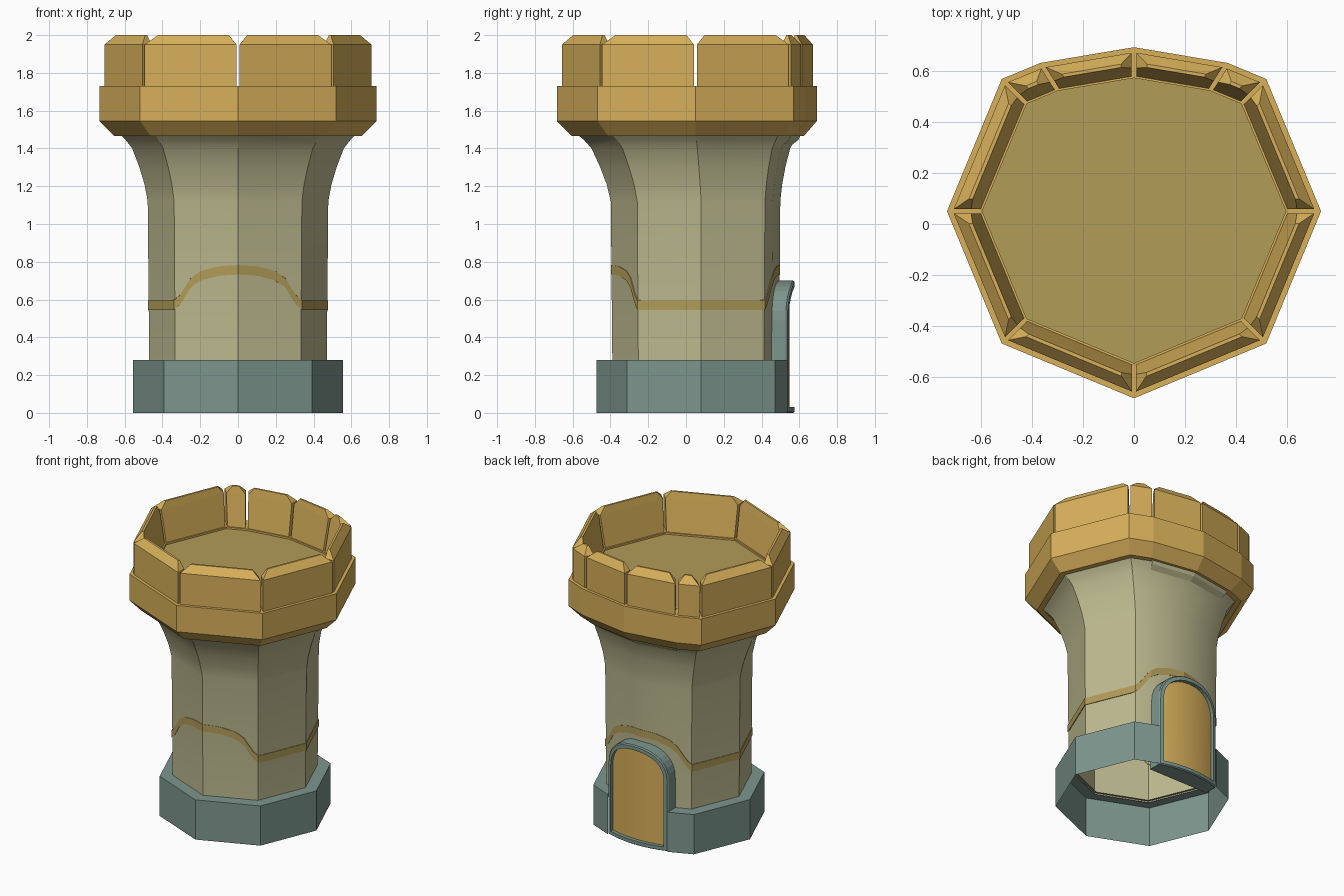
import bpy, bmesh, math

if "Cube" in bpy.data.objects:
    bpy.data.objects.remove(bpy.data.objects["Cube"])


def mat(name, rgb):
    m = bpy.data.materials.new(name)
    lin = [((c / 255 + 0.055) / 1.055) ** 2.4 for c in rgb]
    m.diffuse_color = (*lin, 1)
    m.use_nodes = True
    m.node_tree.nodes["Principled BSDF"].inputs["Base Color"].default_value = m.diffuse_color
    return m


GOLD = mat("gold stone", (216, 176, 90))
CREAM = mat("pale stone", (190, 187, 144))
TEAL = mat("teal stone", (125, 150, 142))
OCHRE = mat("ochre floor", (178, 156, 89))


def make(name, verts, faces, material):
    me = bpy.data.meshes.new(name)
    me.from_pydata(verts, [], faces)
    me.materials.append(material)
    ob = bpy.data.objects.new(name, me)
    bpy.context.collection.objects.link(ob)
    return ob


def plan(k=0.5):
    """Unit octagon, counter-clockwise from the front, back corner flattened beyond x = k."""
    s = math.sqrt(0.5)
    cut = s + (s - k) * (1 - s) / s
    half = [(s, -s), (1, 0), (s, s), (k, cut)]
    return [(0, -1)] + half + [(0, 0.877)] + [(-x, y) for x, y in reversed(half)]


PLAN = plan()


def ring(r, cy, z, pts=PLAN):
    return [(x * r, y * r + cy, z) for x, y in pts]


def loft(name, rings, material, skip=(), closed=True):
    n = len(rings[0])
    verts = [v for r in rings for v in r]
    faces = []
    for j in range(len(rings) - 1):
        for i in range(n if closed else n - 1):
            if i not in skip:
                k = (i + 1) % n
                faces.append((j * n + i, j * n + k, (j + 1) * n + k, (j + 1) * n + i))
    return make(name, verts, faces, material)


# Base: open at the back, where the door frame sits
bp = plan(0.42)
loft("base", [ring(r, 0.08, z, bp) for r, z in ((0.555, 0), (0.555, 0.28), (0.455, 0.28))],
     TEAL, skip=(4, 5))

# Tower body with flared top
body = loft("tower_body", [ring(r, cy, z) for r, cy, z in (
    (0.47, 0.08, 0.27), (0.478, 0.08, 1.12), (0.495, 0.075, 1.21), (0.522, 0.068, 1.3),
    (0.56, 0.06, 1.4), (0.595, 0.055, 1.445), (0.62, 0.05, 1.47))], CREAM)
bpy.context.view_layer.objects.active = body
body.select_set(True)
bpy.ops.object.shade_smooth_by_angle(angle=math.radians(30))
body.select_set(False)

# Small ledge below the collar at the back
arc = [PLAN[4], PLAN[5], PLAN[6]]
loft("back_ledge", [ring(r, 0.055, z, arc) for r, z in ((0.55, 1.4), (0.615, 1.445), (0.63, 1.47))],
     CREAM, closed=False)

# Painted band, rising in a hump at the front and back
HUMP = [(0, .757), (.1, .752), (.2, .725), (.25, .69), (.28, .64), (.31, .595), (.34, .57), (1, .57)]


def band_z(x):
    x = abs(x)
    for (a, za), (b, zb) in zip(HUMP, HUMP[1:]):
        if x <= b:
            return za + (zb - za) * (x - a) / (b - a)


path = []
for i, p in enumerate(PLAN):
    q = PLAN[(i + 1) % len(PLAN)]
    for t in range(12):
        f = t / 12
        path.append((p[0] + (q[0] - p[0]) * f, p[1] + (q[1] - p[1]) * f))
loft("painted_band", [[(x * r, y * r + 0.08, band_z(x * r) + dz) for x, y in path]
                      for r, dz in ((0.470, -0.025), (0.4775, -0.025), (0.4775, 0.025), (0.470, 0.025))],
     OCHRE)

# Collar and roof floor
CY = 0.05
loft("collar", [ring(r, CY, z) for r, z in (
    (0.58, 1.466), (0.655, 1.466), (0.733, 1.545), (0.733, 1.73), (0.595, 1.73), (0.595, 1.715))], GOLD)
make("roof_floor", ring(0.597, CY, 1.718), [tuple(range(len(PLAN)))], OCHRE)

# Battlement blocks, one per side of the plan
def merlon(i):
    a, b = PLAN[i], PLAN[(i + 1) % len(PLAN)]
    verts = []
    for z, ro, ri, inset in ((1.72, 0.71, 0.603, 0.009), (1.95, 0.71, 0.642, 0.009),
                             (2.0, 0.667, 0.652, 0.052)):
        for r, flip in ((ro, 0), (ro, 1), (ri, 1), (ri, 0)):
            p, q = (b, a) if flip else (a, b)
            f = inset / (math.dist(p, q) * r)
            verts.append(((p[0] + (q[0] - p[0]) * f) * r, (p[1] + (q[1] - p[1]) * f) * r + CY, z))
    faces = [(3, 2, 1, 0), (8, 9, 10, 11)]
    for j in (0, 4):
        faces += [(j + k, j + (k + 1) % 4, j + 4 + (k + 1) % 4, j + 4 + k) for k in range(4)]
    make(f"battlement_{i + 1}", verts, faces, GOLD)


for i in range(len(PLAN)):
    merlon(i)


# Arched door on the back, bulging slightly outwards
def surf(x):
    return 0.575 - 0.04 * (x / 0.235) ** 2


def arch(h, bottom, spring, top, n=16):
    e = 2 / 2.3
    pts = []
    for i in range(n + 1):
        a = math.pi * i / n
        c, s = math.cos(a), max(math.sin(a), 0)
        pts.append((math.copysign(abs(c) ** e, c) * h, spring + (top - spring) * s ** e))
    return pts + [(-h + 2 * h * i / 8, bottom) for i in range(9)]


outer = arch(0.235, 0.0, 0.49, 0.70)
mid = arch(0.228, 0.006, 0.49, 0.693)
inner = arch(0.207, 0.03, 0.49, 0.667)
frame = loft("door_frame", [
    [(x, 0.44, z) for x, z in outer],
    [(x, surf(x) - 0.008, z) for x, z in outer],
    [(x, surf(x), z) for x, z in mid],
    [(x, surf(x), z) for x, z in inner],
    [(x, surf(x) - 0.035, z) for x, z in inner]], TEAL)
bm = bmesh.new()
bm.from_mesh(frame.data)
bmesh.ops.reverse_faces(bm, faces=bm.faces)  # outline runs the other way seen from the back
bm.to_mesh(frame.data)
bm.free()

top = arch(0.209, 0.03, 0.49, 0.669)[:17]
door = loft("door", [[(x, surf(x) - 0.026, 0.028) for x, z in top],
                     [(x, surf(x) - 0.026, z) for x, z in top]], GOLD, closed=False)
for ob in (door,):
    for p in ob.data.polygons:
        p.use_smooth = True
